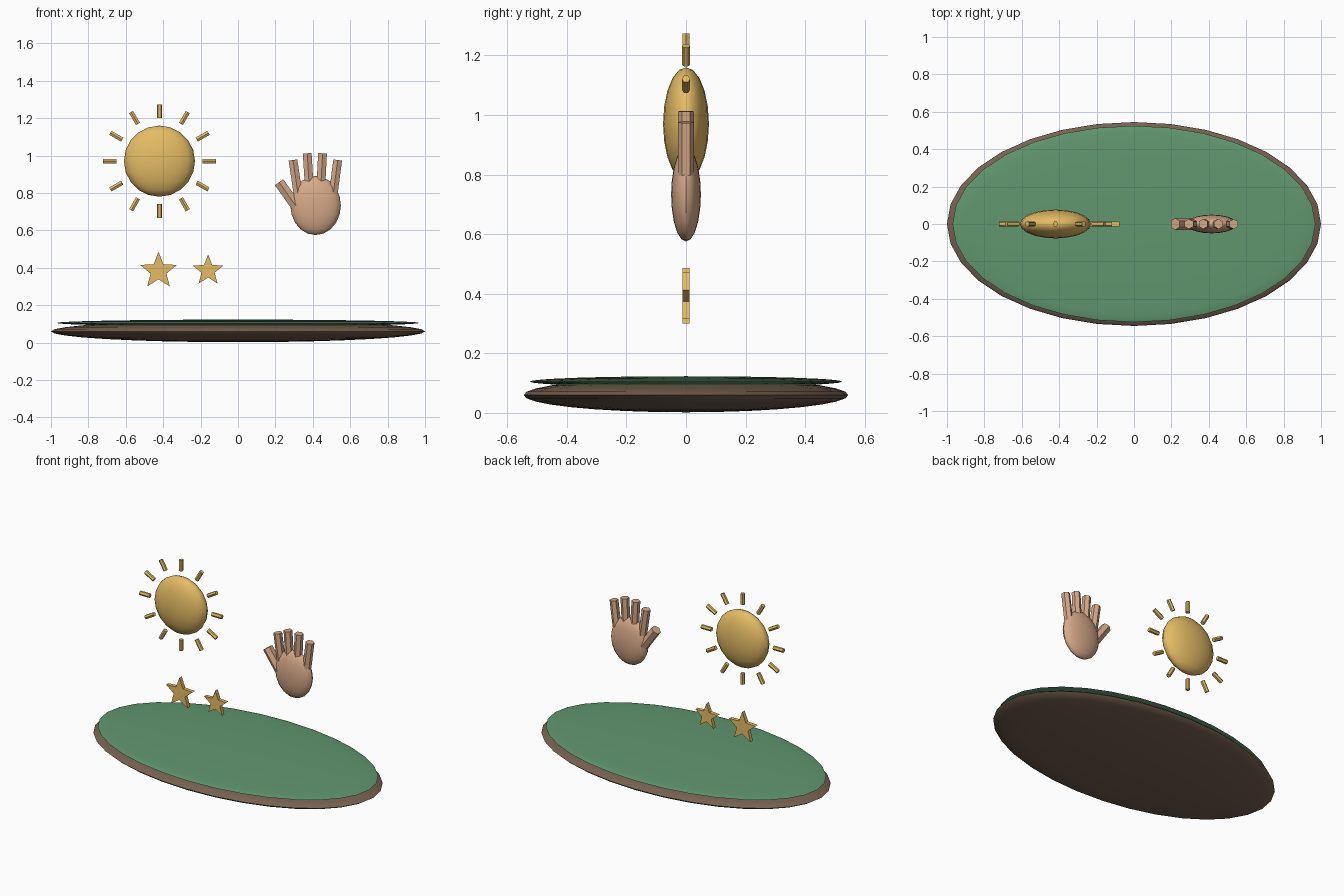
import bpy, bmesh
from math import sin, cos, pi, radians
from mathutils import Matrix, Vector

if "Cube" in bpy.data.objects:
    bpy.data.objects.remove(bpy.data.objects["Cube"])


def material(name, rgb):
    m = bpy.data.materials.new(name)
    m.diffuse_color = (*rgb, 1)
    m.use_nodes = True
    m.node_tree.nodes["Principled BSDF"].inputs["Base Color"].default_value = m.diffuse_color
    return m


GOLD = material("gold", (0.78, 0.50, 0.13))
SKIN = material("skin", (0.68, 0.40, 0.25))
GREEN = material("green", (0.12, 0.31, 0.16))
BROWN = material("brown", (0.18, 0.12, 0.08))


def finish(bm, name, mat, smooth=True):
    bmesh.ops.recalc_face_normals(bm, faces=bm.faces)
    me = bpy.data.meshes.new(name)
    bm.to_mesh(me)
    bm.free()
    me.materials.append(mat)
    ob = bpy.data.objects.new(name, me)
    bpy.context.collection.objects.link(ob)
    if smooth:
        bpy.ops.object.select_all(action='DESELECT')
        ob.select_set(True)
        bpy.context.view_layer.objects.active = ob
        bpy.ops.object.shade_smooth_by_angle(angle=radians(40))
    return ob


def ellipsoid(name, centre, radii, mat, segments, rings):
    bm = bmesh.new()
    m = Matrix.Translation(centre) @ Matrix.Diagonal((*radii, 1))
    bmesh.ops.create_uvsphere(bm, u_segments=segments, v_segments=rings, radius=1, matrix=m)
    return finish(bm, name, mat)


def rod(name, a, b, r, mat, roll=0):
    """Six-sided rod between two (x, z) points in the y = 0 plane."""
    a, b = Vector((a[0], 0, a[1])), Vector((b[0], 0, b[1]))
    z = (b - a).normalized()
    y = Vector((0, 1, 0))
    rot = Matrix((y.cross(z), y, z)).transposed().to_4x4()
    bm = bmesh.new()
    bmesh.ops.create_cone(bm, cap_ends=True, segments=6, radius1=r, radius2=r,
                          depth=(b - a).length,
                          matrix=Matrix.Translation((a + b) / 2) @ rot @ Matrix.Rotation(roll, 4, 'Z'))
    return finish(bm, name, mat, smooth=False)


def star(name, x, z, r, thick, mat):
    bm = bmesh.new()
    ring = []
    for i in range(10):
        q = r if i % 2 == 0 else r * 0.43
        t = pi / 2 + i * pi / 5
        ring.append(bm.verts.new((x + q * cos(t), -thick / 2, z + q * sin(t))))
    face = bm.faces.new(ring)
    ext = bmesh.ops.extrude_face_region(bm, geom=[face], use_keep_orig=True)
    moved = [v for v in ext["geom"] if isinstance(v, bmesh.types.BMVert)]
    bmesh.ops.translate(bm, vec=(0, thick, 0), verts=moved)
    return finish(bm, name, mat, smooth=False)


# Oval base and its green top
ellipsoid("base", (0, 0, 0.06), (1, 0.545, 0.058), BROWN, 32, 16)
ellipsoid("green_top", (0, 0, 0.105), (0.97, 0.525, 0.018), GREEN, 32, 16)

# Sun disc with twelve rays
sx, sz = -0.42, 0.97
ellipsoid("sun", (sx, 0, sz), (0.19, 0.077, 0.19), GOLD, 20, 10)
for i in range(12):
    t = i * pi / 6
    c, s = cos(t), sin(t)
    rod(f"sun_ray_{i + 1}", (sx + 0.23 * c, sz + 0.23 * s), (sx + 0.303 * c, sz + 0.303 * s),
        0.014, GOLD, pi / 2 if i in (3, 9) else 0)

# Two stars
star("large_star", -0.425, 0.383, 0.103, 0.025, GOLD)
star("small_star", -0.16, 0.385, 0.086, 0.025, GOLD)

# Hand: palm, four fingers and a thumb
ellipsoid("palm", (0.415, 0, 0.733), (0.135, 0.05, 0.158), SKIN, 20, 10)
fingers = [((0.32, 0.80), (0.294, 0.976)), ((0.383, 0.80), (0.37, 1.012)),
           ((0.441, 0.80), (0.452, 1.012)), ((0.51, 0.80), (0.533, 0.976))]
for i, (a, b) in enumerate(fingers):
    rod(f"finger_{i + 1}", a, b, 0.027, SKIN)
rod("thumb", (0.31, 0.73), (0.22, 0.857), 0.032, SKIN)
